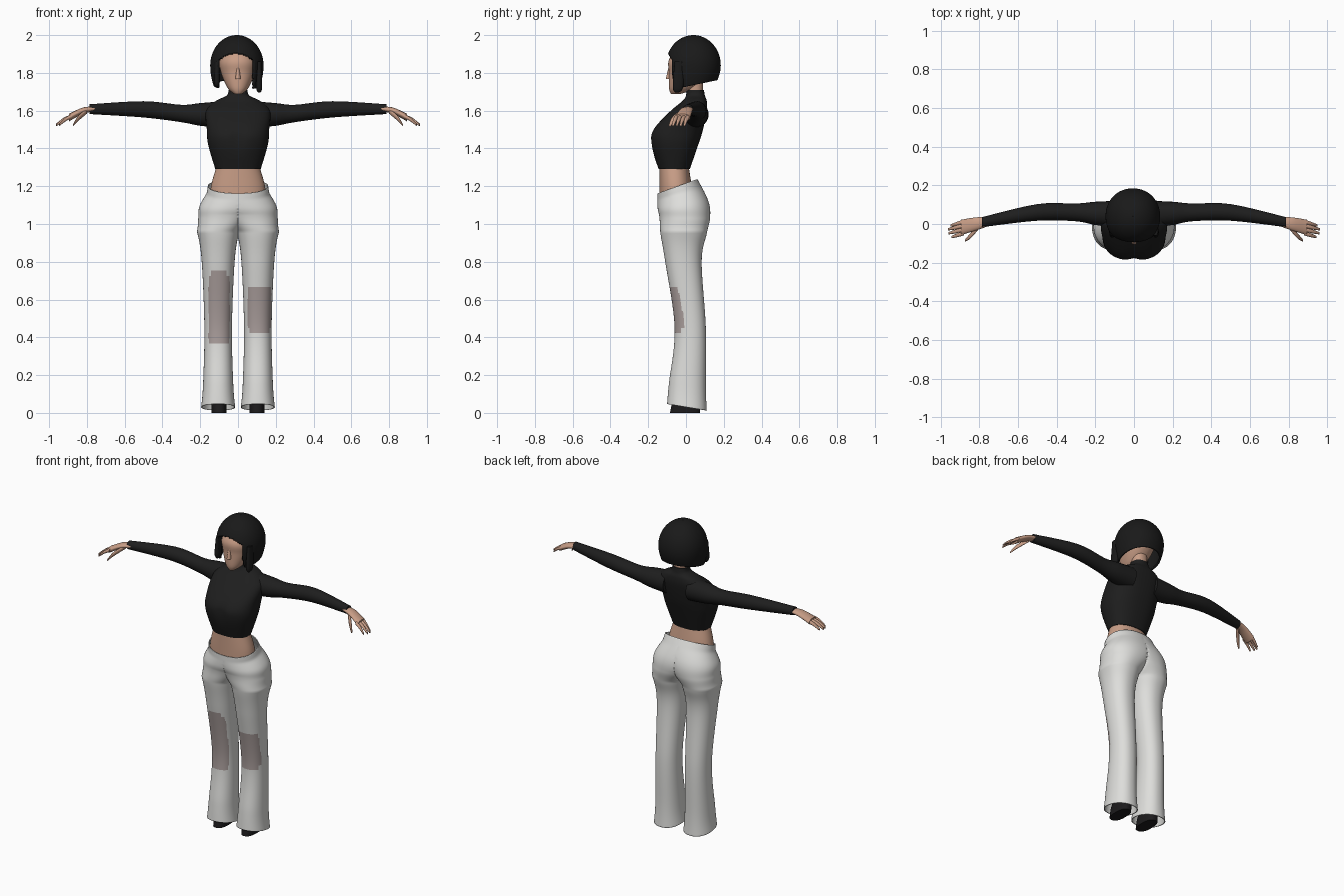
import bpy
import bmesh
import math
from mathutils import Vector

default_cube = bpy.data.objects.get("Cube")
if default_cube:
    bpy.data.objects.remove(default_cube)


def material(name, red, green, blue):
    colour = (red, green, blue, 1)
    mat = bpy.data.materials.new(name)
    mat.use_nodes = True
    mat.diffuse_color = colour
    shader = mat.node_tree.nodes["Principled BSDF"]
    shader.inputs["Base Color"].default_value = colour
    shader.inputs["Roughness"].default_value = 0.8
    return mat


SKIN = material("skin", 0.58, 0.34, 0.24)
KNIT = material("black_knit", 0.013, 0.013, 0.013)
HAIR = material("black_hair", 0.01, 0.01, 0.01)
DENIM = material("off_white_denim", 0.73, 0.73, 0.71)
PATCH = material("grey_patch", 0.4, 0.34, 0.33)
LEATHER = material("black_leather", 0.012, 0.011, 0.012)


def spline(rows, steps):
    """Smooth interpolation through rows of ring parameters."""
    result = []
    last = len(rows) - 1
    for index in range(last):
        start, end = Vector(rows[index]), Vector(rows[index + 1])
        before = Vector(rows[max(index - 1, 0)])
        after = Vector(rows[min(index + 2, last)])
        leave, arrive = (end - before) / 2, (after - start) / 2
        for step in range(steps):
            t = step / steps
            ease = t * t * (3 - 2 * t)
            result.append(start.lerp(end, ease) + leave * t * (1 - t) ** 2
                          - arrive * t * t * (1 - t))
    result.append(Vector(rows[last]))
    return result


def oval(count, power):
    """Unit superellipse as pairs."""
    pairs = []
    for index in range(count):
        angle = math.tau * index / count
        c, s = math.cos(angle), math.sin(angle)
        pairs.append((math.copysign(abs(c) ** (2 / power), c),
                      math.copysign(abs(s) ** (2 / power), s)))
    return pairs


def level_ring(row, count, power, centre=0, tilt=0):
    """Ring around z from height, half width, front y and back y."""
    height, width, front, back = row
    middle, depth = (front + back) / 2, (back - front) / 2
    return [Vector((centre + width * u, middle + depth * v, height + tilt * depth * v))
            for u, v in oval(count, power)]


def limb_ring(row, count, flatness):
    """Ring around x from centre x, y, z and radius."""
    x, y, z, radius = row
    return [Vector((x, y + radius * u, z + radius * flatness * v))
            for u, v in oval(count, 2)]


def add_rings(bm, rings, capped):
    loops = [[bm.verts.new(point) for point in ring] for ring in rings]
    for low, high in zip(loops, loops[1:]):
        for k in range(len(low)):
            bm.faces.new((low[k - 1], low[k], high[k], high[k - 1]))
    if capped:
        bm.faces.new(loops[0])
        bm.faces.new(loops[-1])


def finish(bm, name, materials, thickness=0):
    bmesh.ops.recalc_face_normals(bm, faces=bm.faces)
    mesh = bpy.data.meshes.new(name)
    bm.to_mesh(mesh)
    bm.free()
    for mat in materials:
        mesh.materials.append(mat)
    for polygon in mesh.polygons:
        polygon.use_smooth = True
    mesh.set_sharp_from_angle(angle=math.radians(55))
    part = bpy.data.objects.new(name, mesh)
    bpy.context.collection.objects.link(part)
    if thickness:
        shell = part.modifiers.new("thickness", 'SOLIDIFY')
        shell.thickness = thickness
        shell.offset = -1
    return part


def body_part(name, mat, rows, power=2.2, centre=0):
    bm = bmesh.new()
    rings = [level_ring(row, 48, power, centre) for row in spline(rows, 6)]
    add_rings(bm, rings, True)
    return finish(bm, name, [mat])


def limb(name, mat, side, rows, flatness=1.0):
    bm = bmesh.new()
    rings = [limb_ring(row, 24, flatness) for row in spline(rows, 5)]
    add_rings(bm, [[Vector((p.x * side, p.y, p.z)) for p in ring] for ring in rings], True)
    return finish(bm, name, [mat])


# Trousers: two flared legs that lean together and merge along the centre
LEG = [(0.03, 0.09, -0.1, 0.11), (0.15, 0.08, -0.09, 0.105), (0.45, 0.073, -0.06, 0.105),
       (0.8, 0.087, -0.11, 0.083), (0.95, 0.11, -0.135, 0.11), (1.03, 0.142, -0.14, 0.127),
       (1.1, 0.17, -0.15, 0.12), (1.2, 0.16, -0.15, 0.06)]
bm = bmesh.new()
for side in (1, -1):
    rings = []
    for row in spline(LEG, 12):
        height = row[0]
        lean = 0.105 * min(1, max(0, (1.16 - height) / 0.2))
        tilt = 2.4 * max(0, height - 1.05) - 0.6 * max(0, 0.3 - height)
        ring = level_ring(row, 72, 2.2, lean, tilt)
        rings.append([Vector((max(p.x, 0) * side, p.y, p.z)) for p in ring])
    add_rings(bm, rings, False)
inner_wall = [face for face in bm.faces if not any(vert.co.x for vert in face.verts)]
bmesh.ops.delete(bm, geom=inner_wall, context='FACES')
bmesh.ops.remove_doubles(bm, verts=bm.verts, dist=0.0003)


def on_patch(point, x, z, half_width, half_height):
    """Inside a front rectangle with clipped corners."""
    across = half_width - abs(point.x - x)
    along = half_height - abs(point.z - z)
    return point.y < 0 and min(across, along) > 0 and across + along > 0.025


for face in bm.faces:
    middle = face.calc_center_median()
    if on_patch(middle, 0.113, 0.55, 0.062, 0.13) or on_patch(middle, -0.1, 0.555, 0.056, 0.195):
        face.material_index = 1
finish(bm, "trousers", [DENIM, PATCH], 0.005)

# Bare midriff and cropped high-neck top
body_part("midriff", SKIN, [(1.1, 0.15, -0.14, 0.04), (1.2, 0.143, -0.14, 0.03),
                            (1.3, 0.115, -0.14, 0.015)])
top = body_part("cropped_top", KNIT, [
    (1.29, 0.12, -0.145, 0.02), (1.42, 0.158, -0.185, 0.065), (1.5, 0.165, -0.175, 0.09),
    (1.6, 0.17, -0.08, 0.11), (1.65, 0.12, -0.02, 0.11), (1.68, 0.06, 0, 0.1),
    (1.71, 0.05, 0, 0.095)], power=2.4)

# Shallow hollow at the centre of the bust
for vert in top.data.vertices:
    if vert.co.y < 0:
        fade = max(0, 1 - abs(vert.co.z - 1.46) * 10)
        vert.co.y += 0.014 * fade * math.exp(-(vert.co.x / 0.03) ** 2)

# Sleeves, hands and boots
for side, label in ((1, "left"), (-1, "right")):
    limb(label + "_sleeve", KNIT, side, [
        (0.08, 0.05, 1.58, 0.07), (0.2, 0.055, 1.58, 0.06), (0.3, 0.06, 1.585, 0.046),
        (0.5, 0.06, 1.607, 0.043), (0.785, 0.01, 1.608, 0.026)])
    limb(label + "_palm", SKIN, side, [
        (0.75, 0.014, 1.61, 0.024), (0.82, 0, 1.6, 0.034), (0.895, -0.018, 1.563, 0.04)],
        flatness=0.5)
    limb(label + "_thumb", SKIN, side, [
        (0.8, -0.01, 1.597, 0.013), (0.845, -0.06, 1.56, 0.014), (0.873, -0.085, 1.523, 0.006)])
    for index, reach in enumerate((0.058, 0.073, 0.07, 0.055)):
        base = Vector((0.88, 0.012 - 0.02 * index, 1.57))
        tip = base + Vector((reach + 0.01, -0.02, -0.045))
        knuckle = base.lerp(tip, 0.5) + Vector((0, 0, 0.006))
        limb(f"{label}_finger_{index + 1}", SKIN, side,
             [(*base, 0.011), (*knuckle, 0.01), (*tip, 0.006)])
    body_part(label + "_boot", LEATHER, [
        (0, 0.04, -0.085, 0.075), (0.06, 0.04, -0.07, 0.075), (0.13, 0.036, -0.03, 0.07)],
        power=2.5, centre=0.1 * side)

# Neck, head and nose
body_part("neck", SKIN, [(1.66, 0.045, 0.005, 0.09), (1.78, 0.045, 0, 0.09)])
body_part("head", SKIN, [
    (1.688, 0.02, -0.08, -0.03), (1.72, 0.055, -0.09, 0.05), (1.8, 0.09, -0.09, 0.12),
    (1.87, 0.096, -0.09, 0.135), (1.95, 0.04, -0.03, 0.09)])
body_part("nose", SKIN, [(1.768, 0.014, -0.107, -0.07), (1.84, 0.006, -0.09, -0.07)])

# Bobbed hair: a domed shell, drawn in at the hem, with an opening for the face
CROWN = 1.84
rings = []
for step in range(61):
    if step < 20:
        drop = 0.105 * (1 - step / 20)
        height, spread = CROWN - drop, 1 - 11 * drop * drop
    else:
        angle = math.pi / 2 * (step - 20) / 40.1
        height, spread = CROWN + 0.16 * math.sin(angle), math.cos(angle)
    row = (height, 0.141 * spread, 0.039 - 0.145 * spread, 0.039 + 0.145 * spread)
    rings.append(level_ring(row, 120, 2.1, -0.006, 2 * max(0, CROWN - height)))
bm = bmesh.new()
add_rings(bm, rings, False)
opening = []
for face in bm.faces:
    middle = face.calc_center_median()
    fringe = 1.905 - 4 * (middle.x + 0.012) ** 2
    if middle.y < 0 and -0.108 < middle.x < 0.084 and middle.z < fringe:
        opening.append(face)
bmesh.ops.delete(bm, geom=opening, context='FACES')
finish(bm, "bobbed_hair", [HAIR], 0.012)

# Loose locks beside the cheeks
for side, label, tip in ((1, "left", 1.695), (-1, "right", 1.725)):
    body_part(label + "_lock", HAIR, [
        (tip, 0.005, -0.055, -0.04), (tip + 0.03, 0.016, -0.07, -0.015),
        (1.86, 0.012, -0.06, -0.01)], centre=0.112 * side)
